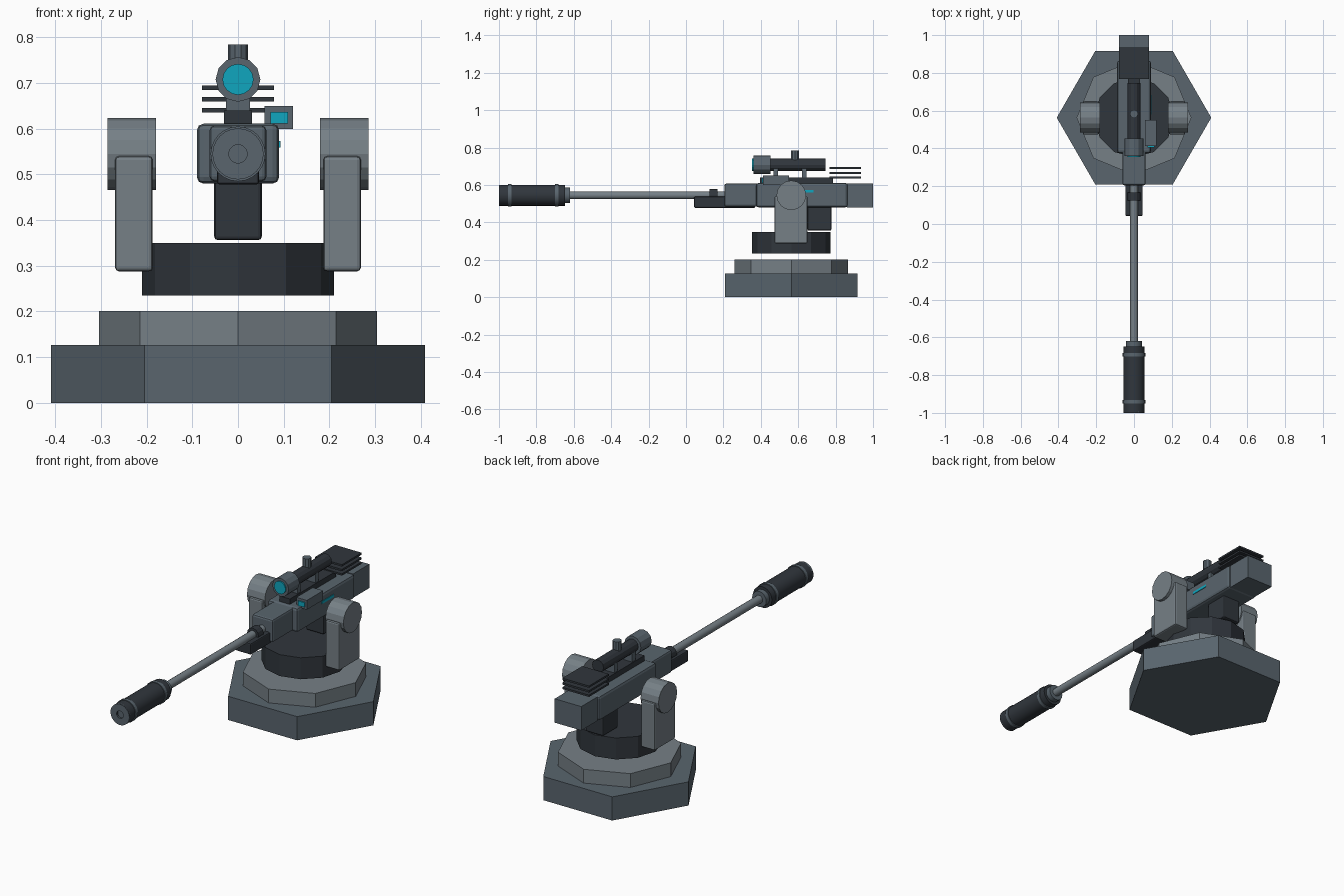
import bpy, bmesh, math
from mathutils import Matrix, Vector

if "Cube" in bpy.data.objects:
    bpy.data.objects.remove(bpy.data.objects["Cube"])

CY = 0.563   # y of the turning axis
BZ = 0.545   # height of the bore line
SZ = 0.708   # height of the scope line


def material(name, rgb):
    m = bpy.data.materials.new(name)
    m.diffuse_color = (*rgb, 1)
    m.use_nodes = True
    m.node_tree.nodes["Principled BSDF"].inputs["Base Color"].default_value = m.diffuse_color
    return m


DARK = material("dark_steel", (0.03, 0.037, 0.046))
MID = material("mid_steel", (0.10, 0.13, 0.155))
LIGHT = material("light_steel", (0.18, 0.215, 0.24))
CYAN = material("cyan_glass", (0.005, 0.38, 0.52))


def finish(name, bm, mat, smooth=False):
    bmesh.ops.recalc_face_normals(bm, faces=bm.faces[:])
    me = bpy.data.meshes.new(name)
    bm.to_mesh(me)
    bm.free()
    ob = bpy.data.objects.new(name, me)
    bpy.context.collection.objects.link(ob)
    me.materials.append(mat)
    if smooth:
        bpy.ops.object.select_all(action='DESELECT')
        ob.select_set(True)
        bpy.context.view_layer.objects.active = ob
        bpy.ops.object.shade_smooth_by_angle(angle=math.radians(35))
    return ob


def box(name, x, y, z, mat, bevel=0.0):
    """Box from (min, max) pairs, with optional rounded edges."""
    bm = bmesh.new()
    bmesh.ops.create_cube(bm, size=1)
    for v in bm.verts:
        v.co = Vector([(a + b) / 2 + c * (b - a) for c, (a, b) in zip(v.co, (x, y, z))])
    if bevel:
        bmesh.ops.bevel(bm, geom=bm.edges[:], offset=bevel, segments=2,
                        profile=0.5, affect='EDGES')
    return finish(name, bm, mat)


AXES = {'X': Matrix.Rotation(math.pi / 2, 3, 'Y'),
        'Y': Matrix.Rotation(-math.pi / 2, 3, 'X'),
        'Z': Matrix.Identity(3)}


def lathe(name, profile, axis, origin, sides, mat, smooth=False):
    """Turn (radius, distance) points about an axis; the ends are capped."""
    bm = bmesh.new()
    rings = []
    for r, h in profile:
        ring = []
        for i in range(sides):
            a = 2 * math.pi * i / sides
            p = Vector((r * math.cos(a), r * math.sin(a), h))
            ring.append(bm.verts.new(AXES[axis] @ p + Vector(origin)))
        rings.append(ring)
    for lo, hi in zip(rings, rings[1:]):
        for i in range(sides):
            j = (i + 1) % sides
            bm.faces.new((lo[i], lo[j], hi[j], hi[i]))
    bm.faces.new(rings[0])
    bm.faces.new(rings[-1])
    return finish(name, bm, mat, smooth)


def rod(name, r, start, end, axis, origin, sides, mat, smooth=False):
    return lathe(name, [(r, start), (r, end)], axis, origin, sides, mat, smooth)


# Stepped base and turntable
rod("base", 0.409, 0, 0.127, 'Z', (0, CY, 0), 6, MID)
rod("base_step", 0.304, 0.127, 0.201, 'Z', (0, CY, 0), 8, LIGHT)
rod("turntable", 0.21, 0.235, 0.35, 'Z', (0, CY, 0), 12, DARK)

# Yoke arms and pivot drums
for side, s in (("left", -1), ("right", 1)):
    box(f"{side}_yoke_arm", sorted((s * 0.187, s * 0.269)), (0.473, 0.65),
        (0.288, 0.54), LIGHT, 0.008)
    rod(f"{side}_pivot_drum", 0.079, *sorted((s * 0.18, s * 0.286)), 'X',
        (0, CY, BZ), 16, LIGHT)

# Receiver, front shroud, rear block and magazine
box("receiver", (-0.09, 0.09), (0.375, 0.865), (0.48, 0.611), MID, 0.014)
box("front_shroud", (-0.062, 0.062), (0.205, 0.40), (0.485, 0.607), MID, 0.01)
box("rear_block", (-0.079, 0.079), (0.862, 1.0), (0.481, 0.609), MID)
box("magazine", (-0.052, 0.052), (0.65, 0.777), (0.356, 0.5), DARK, 0.008)
box("fore_grip", (-0.046, 0.046), (0.043, 0.37), (0.478, 0.538), DARK, 0.006)

# Barrel, collars and hollow muzzle
rod("barrel", 0.021, -0.66, 0.22, 'Y', (0, 0, BZ), 16, LIGHT, True)
rod("barrel_clamp", 0.034, 0.125, 0.168, 'Y', (0, 0, BZ), 12, DARK)
rod("muzzle_collar", 0.042, -0.66, -0.62, 'Y', (0, 0, BZ), 16, MID, True)
lathe("muzzle", [(0.02, -0.96), (0.02, -1.0), (0.056, -1.0), (0.056, -0.648)],
      'Y', (0, 0, BZ), 24, DARK, True)
lathe("muzzle_face", [(0.02, -0.99), (0.02, -1.0), (0.056, -1.0), (0.056, -0.99)],
      'Y', (0, -0.0005, BZ), 24, MID, True)
rod("bore", 0.02, -0.99, -0.985, 'Y', (0, 0, BZ), 24, DARK)
for i, y in enumerate((-0.942, -0.692)):
    rod(f"muzzle_band_{i + 1}", 0.06, y - 0.009, y + 0.009, 'Y', (0, 0, BZ), 24, MID, True)

# Scope on its rail
box("rail", (-0.031, 0.031), (0.396, 0.787), (0.605, 0.64), DARK)
for i, y in enumerate((0.48, 0.632)):
    box(f"scope_mount_{i + 1}", (-0.026, 0.026), (y - 0.013, y + 0.013), (0.635, 0.69), MID)
rod("scope_tube", 0.034, 0.44, 0.747, 'Y', (0, 0, SZ), 12, DARK)
rod("scope_bell", 0.049, 0.36, 0.452, 'Y', (0, 0, SZ), 12, MID)
rod("scope_lens", 0.034, 0.354, 0.37, 'Y', (0, 0, SZ), 16, CYAN)
rod("scope_turret", 0.022, 0.735, 0.785, 'Z', (0, 0.583, 0), 10, MID)

# Cooling fins
for i, z in enumerate((0.641, 0.665, 0.69)):
    box(f"cooling_fin_{i + 1}", (-0.079, 0.079), (0.767, 0.935), (z - 0.005, z + 0.005), DARK)

# Side sensor and status strip
box("sensor_box", (0.058, 0.12), (0.412, 0.55), (0.6, 0.65), MID)
box("sensor_lens", (0.071, 0.109), (0.406, 0.42), (0.612, 0.637), CYAN)
box("status_strip", (0.085, 0.093), (0.58, 0.682), (0.559, 0.573), CYAN)
